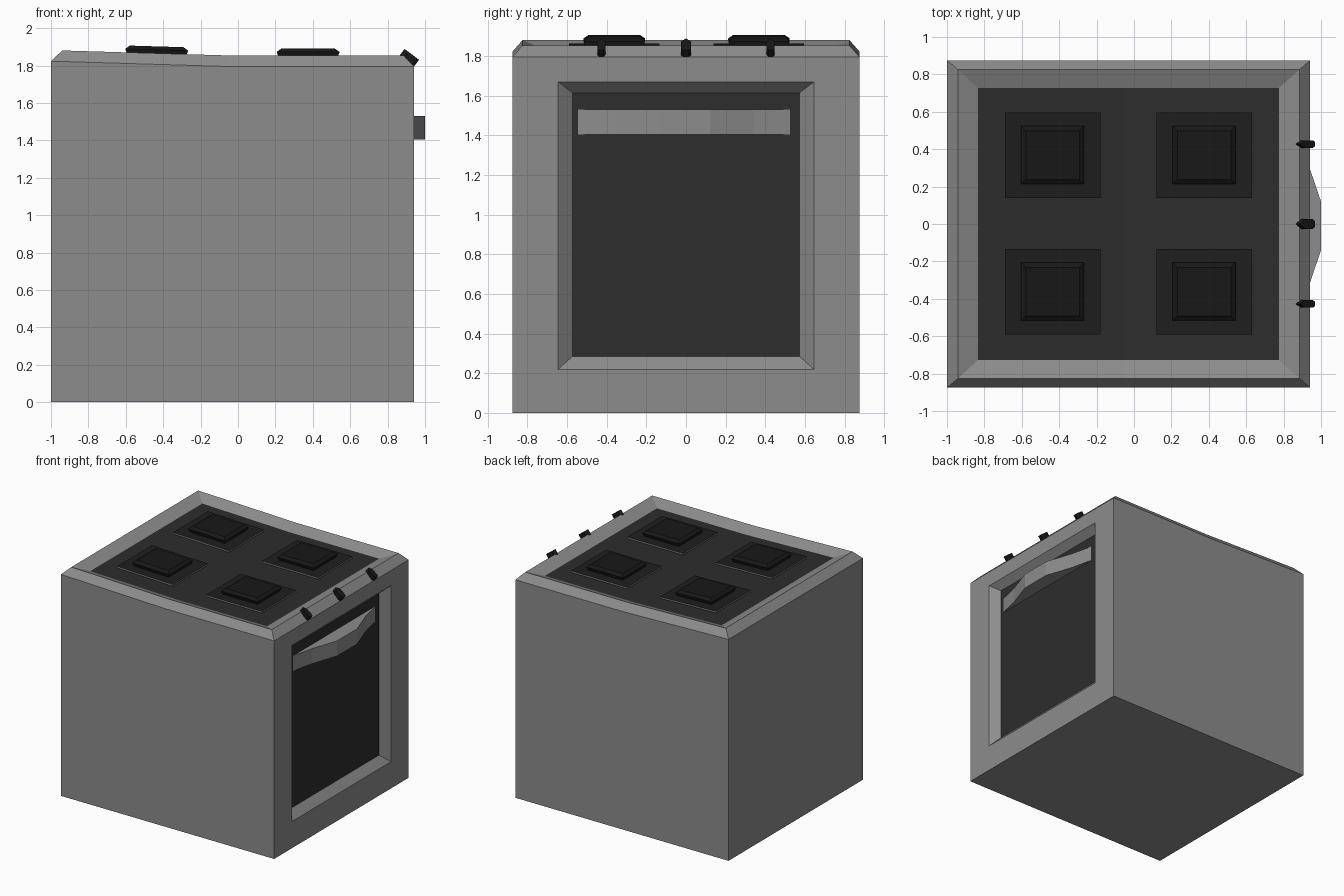
import bpy, bmesh
from mathutils import Vector, Matrix

if "Cube" in bpy.data.objects:
    bpy.data.objects.remove(bpy.data.objects["Cube"])

BEND = -0.05  # the top rises gently to the left of this x


def lift(x):
    return max(0.0, BEND - x) * 0.03


def material(name, value):
    m = bpy.data.materials.new(name)
    m.diffuse_color = (value, value, value, 1)
    m.use_nodes = True
    m.node_tree.nodes["Principled BSDF"].inputs["Base Color"].default_value = m.diffuse_color
    return m


def make(name, bm, *mats):
    bmesh.ops.recalc_face_normals(bm, faces=bm.faces)
    me = bpy.data.meshes.new(name)
    bm.to_mesh(me)
    bm.free()
    for m in mats:
        me.materials.append(m)
    ob = bpy.data.objects.new(name, me)
    bpy.context.collection.objects.link(ob)
    return ob


def bridge(bm, a, b, skip=(), mat_index=0):
    n = len(a)
    for i in range(n):
        if i not in skip:
            f = bm.faces.new((a[i], a[(i + 1) % n], b[(i + 1) % n], b[i]))
            f.material_index = mat_index


def top_ring(bm, x0, x1, y, z, tilt=True):
    pts = [(x0, -y), (BEND, -y), (x1, -y), (x1, y), (BEND, y), (x0, y)]
    return [bm.verts.new((px, py, z + (lift(px) if tilt else 0))) for px, py in pts]


def door_ring(bm, x, y, z0, z1):
    return [bm.verts.new((x, a, b)) for a, b in ((-y, z0), (y, z0), (y, z1), (-y, z1))]


def sheet(bm, r):
    bm.faces.new((r[0], r[1], r[4], r[5]))
    bm.faces.new((r[1], r[2], r[3], r[4]))


def prism(name, outline, place, depth, mat):
    bm = bmesh.new()
    a = [bm.verts.new(place @ Vector((u, v, 0))) for u, v in outline]
    b = [bm.verts.new(place @ Vector((u, v, depth))) for u, v in outline]
    bm.faces.new(a)
    bm.faces.new(b)
    bridge(bm, a, b)
    return make(name, bm, mat)


def slab(name, cx, cy, rings, mat, side_mat=None):
    # stacked rectangles (half x, half y, height) following the tilted top
    bm = bmesh.new()
    loops = []
    for hx, hy, z in rings:
        loops.append([bm.verts.new((cx + sx * hx, cy + sy * hy, z + lift(cx + sx * hx)))
                      for sx, sy in ((-1, -1), (1, -1), (1, 1), (-1, 1))])
    for a, b in zip(loops, loops[1:]):
        bridge(bm, a, b, mat_index=1 if side_mat else 0)
    bm.faces.new(loops[0])
    bm.faces.new(loops[-1])
    return make(name, bm, mat, *([side_mat] if side_mat else []))


steel = material("grey_steel", 0.265)
glass = material("dark_glass", 0.026)
pad_mat = material("pad_black", 0.013)
iron = material("black_iron", 0.009)

# Body shell: walls, raised rim, recess slopes and door frame
bm = bmesh.new()
base = top_ring(bm, -1, 0.942, 0.875, 0, False)
edge = top_ring(bm, -1, 0.942, 0.875, 1.795)
rim = top_ring(bm, -0.94, 0.885, 0.825, 1.854)
well = top_ring(bm, -0.835, 0.775, 0.728, 1.815)
sheet(bm, base)
bridge(bm, base, edge, skip=(2,))
bridge(bm, edge, rim)
bridge(bm, rim, well)
wall = [base[2], base[3], edge[3], edge[2]]
outer = door_ring(bm, 0.942, 0.645, 0.22, 1.67)
inner = door_ring(bm, 0.882, 0.573, 0.285, 1.615)
bridge(bm, wall, outer)
bridge(bm, outer, inner)
make("body", bm, steel)

# Cooktop glass
bm = bmesh.new()
sheet(bm, top_ring(bm, -0.835, 0.775, 0.728, 1.815))
make("cooktop", bm, glass)

# Oven window
bm = bmesh.new()
bm.faces.new(door_ring(bm, 0.882, 0.573, 0.285, 1.615))
make("oven_window", bm, glass)

# Burners on thin square pads with a paler edge
for cx in (-0.435, 0.375):
    for cy in (-0.362, 0.368):
        slab("burner_pad", cx, cy, [(0.255, 0.228, 1.832), (0.255, 0.228, 1.845)],
             pad_mat, steel)
        slab("burner", cx, cy, [(0.158, 0.145, 1.845), (0.168, 0.155, 1.873),
                                (0.143, 0.13, 1.891)], iron)

# Bowed door handle
half = [(1.0, 0.13), (0.925, 0.35), (0.882, 0.535)]
arc = half[::-1] + [(x, -y) for x, y in half]
prism("door_handle", arc, Matrix.Translation((0, -0.01, 1.405)), 0.125, steel)

# Control knobs set on the sloping front edge of the rim
along = Vector((0.8, 0, -0.6))
normal = Vector((0.6, 0, 0.8))
side = Vector((0, 1, 0))
for y, w in ((-0.427, 0.02), (0, 0.026), (0.427, 0.02)):
    outline = [(-0.052, 0), (-0.025, -w), (0.03, -w), (0.045, -w * 0.6),
               (0.045, w * 0.6), (0.03, w), (-0.025, w)]
    origin = Vector((0.92, y, 1.842)) - normal * 0.023
    place = Matrix.Translation(origin) @ Matrix((along, side, normal)).transposed().to_4x4()
    prism("control_knob", outline, place, 0.043, iron)
